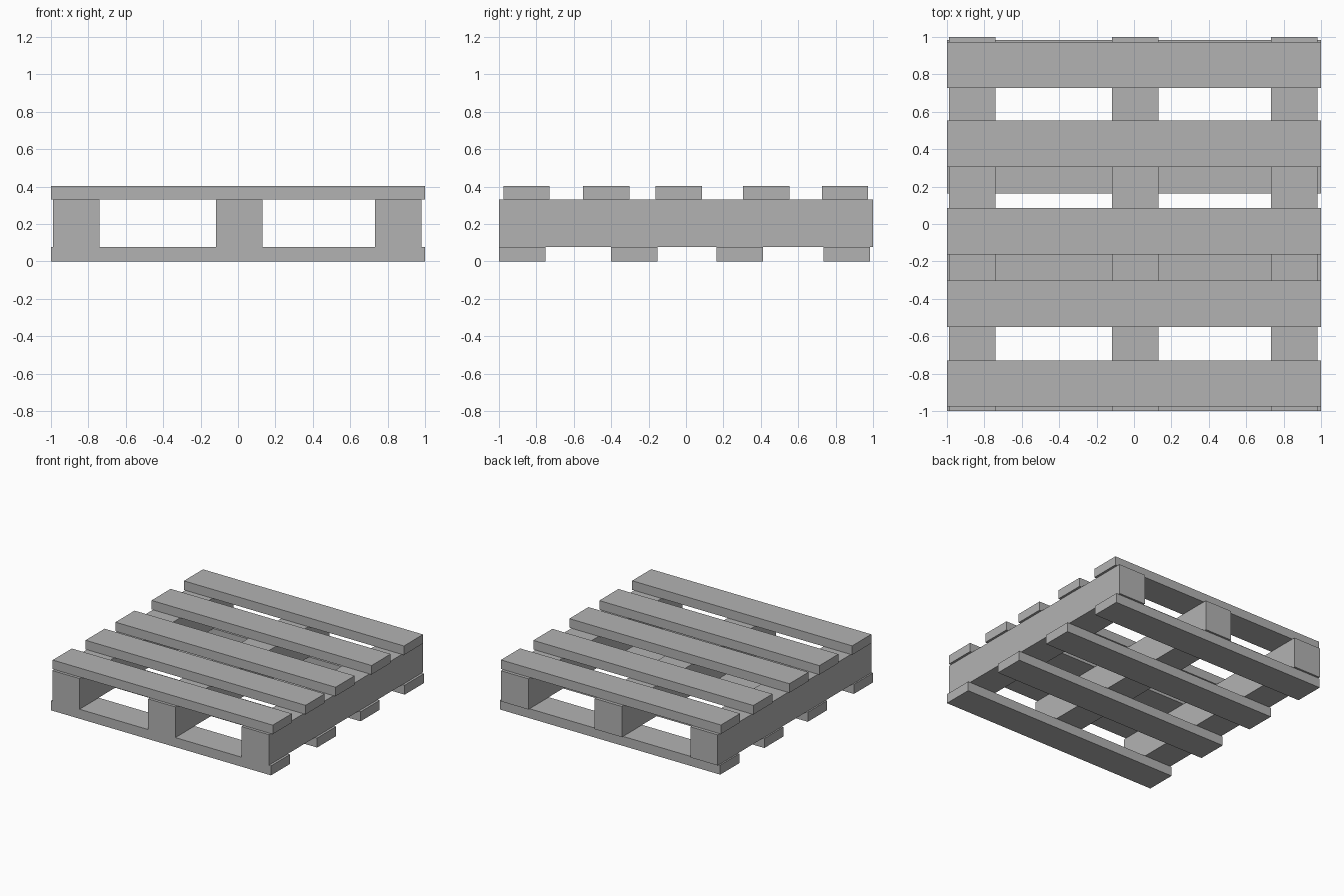
import bpy

cube = bpy.data.objects.get("Cube")
if cube:
    bpy.data.objects.remove(cube, do_unlink=True)

# Single grey timber colour
GREY = (0.45, 0.45, 0.45, 1)
timber = bpy.data.materials.new("grey timber")
timber.use_nodes = True
timber.diffuse_color = GREY
timber.node_tree.nodes["Principled BSDF"].inputs["Base Color"].default_value = GREY

BOARD = 0.248                                  # width shared by all timbers
BOTTOM, DECK, TOP = 0.078, 0.33, 0.404         # layer heights


def plank(name, x, y, z0, z1, length, depth):
    """Box centred on x, y and spanning z0 to z1."""
    bpy.ops.mesh.primitive_cube_add(size=1, location=(x, y, (z0 + z1) / 2))
    ob = bpy.context.object
    ob.name = name
    ob.scale = (length, depth, z1 - z0)
    bpy.ops.object.transform_apply(location=False, rotation=False, scale=True)
    ob.data.materials.append(timber)


# Bottom boards, the front one flush with the stringer ends
for i, y in enumerate((-0.876, -0.277, 0.287, 0.86), 1):
    plank(f"bottom_board_{i}", 0, y, 0, BOTTOM, 2, BOARD)

# Three stringers running front to back
for side, x in (("right", -0.864), ("middle", 0.007), ("left", 0.857)):
    plank(f"{side}_stringer", x, 0, BOTTOM, DECK, BOARD, 2)

# Top deck boards
for i, y in enumerate((-0.853, -0.427, -0.038, 0.43, 0.85), 1):
    plank(f"deck_board_{i}", 0, y, DECK, TOP, 2, BOARD)
